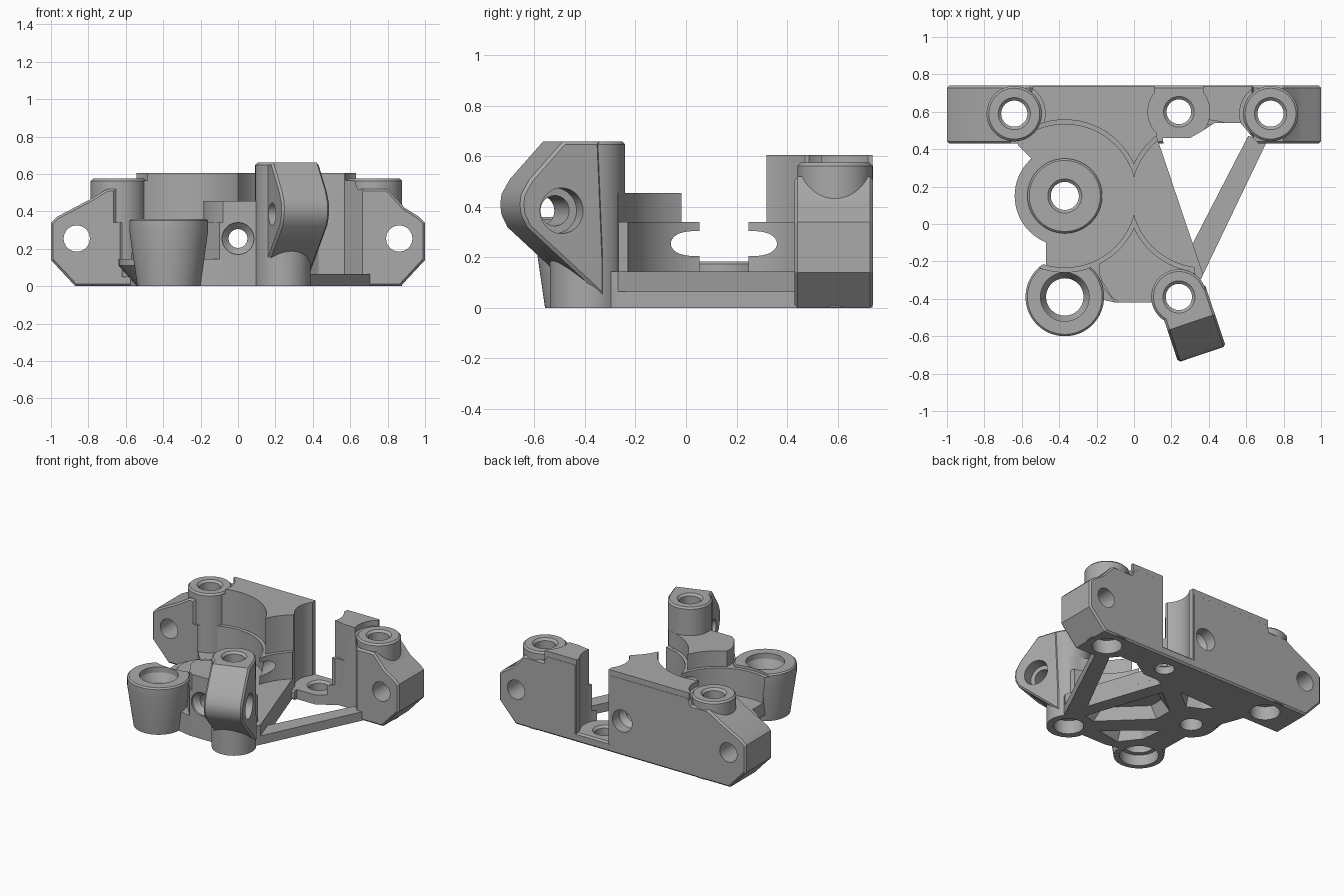
import bpy, bmesh, math
from mathutils import Matrix, Vector

if "Cube" in bpy.data.objects:
    bpy.data.objects.remove(bpy.data.objects["Cube"], do_unlink=True)

SEG = 64
WALL_Y = (0.43, 0.74)
GEARS = [(-0.37, 0.15), (0.37, 0.15)]
LEFT_BOSS, RIGHT_BOSS = (0.73, 0.59), (-0.64, 0.59)
CLAMP, CUP, LUG = (0.24, -0.39), (-0.37, -0.39), (0.24, 0.6)

grey = bpy.data.materials.new("cast grey")
grey.use_nodes = True
colour = (0.4, 0.4, 0.4, 1)
grey.diffuse_color = colour
grey.node_tree.nodes["Principled BSDF"].inputs["Base Color"].default_value = colour


def finish(bm, name, matrix=None):
    if matrix:
        bm.transform(matrix)
    bmesh.ops.recalc_face_normals(bm, faces=bm.faces)
    mesh = bpy.data.meshes.new(name)
    bm.to_mesh(mesh)
    bm.free()
    mesh.materials.append(grey)
    ob = bpy.data.objects.new(name, mesh)
    bpy.context.scene.collection.objects.link(ob)
    return ob


def prism(name, outline, low, high, matrix=None, taper=1.0, bevel=0):
    """Extrude an outline along its local z, optionally tapered or chamfered."""
    bm = bmesh.new()
    mid = sum((Vector(p) for p in outline), Vector((0, 0))) / len(outline)
    a = [bm.verts.new((x, y, low)) for x, y in outline]
    b = [bm.verts.new((*(mid + (Vector(p) - mid) * taper), high)) for p in outline]
    n = len(a)
    bm.faces.new(a[::-1])
    bm.faces.new(b)
    for i in range(n):
        j = (i + 1) % n
        bm.faces.new((a[i], a[j], b[j], b[i]))
    if bevel:
        bmesh.ops.recalc_face_normals(bm, faces=bm.faces)
        rims = [e for e in bm.edges if abs(e.verts[0].co.z - e.verts[1].co.z) < 1e-5]
        bmesh.ops.bevel(bm, geom=rims, offset=bevel, segments=1, affect='EDGES')
    return finish(bm, name, matrix)


def lathe(name, profile, centre=(0, 0), matrix=None):
    """Spin (radius, height) points into a closed solid."""
    bm = bmesh.new()
    rings = []
    for r, z in profile:
        rings.append([bm.verts.new((r * math.cos(t), r * math.sin(t), z))
                      for t in (math.tau * i / SEG for i in range(SEG))])
    bm.faces.new(rings[0][::-1])
    bm.faces.new(rings[-1])
    for lo, hi in zip(rings, rings[1:]):
        for i in range(SEG):
            j = (i + 1) % SEG
            bm.faces.new((lo[i], lo[j], hi[j], hi[i]))
    return finish(bm, name, matrix or Matrix.Translation((*centre, 0)))


def combine(body, part, operation):
    mod = body.modifiers.new(operation.lower(), 'BOOLEAN')
    mod.operation = operation
    mod.solver = 'EXACT'
    mod.object = part
    bpy.context.view_layer.objects.active = body
    bpy.ops.object.modifier_apply(modifier=mod.name)
    bpy.data.objects.remove(part, do_unlink=True)


def add(part):
    combine(body, part, 'UNION')


def cut(part):
    combine(body, part, 'DIFFERENCE')


def drill(centre, r, top, under=None, depth=0.1):
    """Vertical hole with a chamfered mouth and an optional recess underneath."""
    under = under or r
    cut(lathe("drill", [(under, -0.05), (under, depth), (r, depth + 0.002), (r, top - 0.015),
                        (r + 0.016, top), (r + 0.016, top + 0.06)], centre))


# Mounting wall, an outline in x and z pushed through in y
upright = Matrix.Rotation(math.pi / 2, 4, 'X')
wall = [(-0.87, 0), (0.87, 0), (1, 0.14), (1, 0.34), (0.97, 0.37), (0.89, 0.42), (0.8, 0.52),
        (0.64, 0.52), (0.62, 0.575), (0.37, 0.575), (0.37, 0.07), (0.11, 0.07), (0.11, 0.575),
        (-0.54, 0.575), (-0.56, 0.52), (-0.7, 0.52), (-0.78, 0.47), (-0.97, 0.37),
        (-1, 0.34), (-1, 0.14)]
body = prism("gear_housing_bracket", wall, -WALL_Y[1], -WALL_Y[0], upright, bevel=0.012)

# Floor plate and the round base under the hub
add(prism("floor_plate", [(-0.6, 0.5), (-0.55, 0.36), (-0.45, 0.1), (-0.44, -0.25), (-0.37, -0.36),
                          (-0.1, -0.42), (0.1, -0.42), (0.3, -0.4), (0.37, -0.27), (0.12, 0.47),
                          (0.1, 0.6)], 0, 0.145))
add(lathe("hub_base", [(0.17, 0), (0.268, 0.11), (0.268, 0.145)], GEARS[0]))

# Raised blocks that surround the gear pockets
add(prism("rear_block", [(-0.54, 0.739), (-0.62, 0.42), (-0.55, 0.35), (-0.2, 0.2), (0.2, 0.235),
                         (0.12, 0.47), (0.11, 0.739)], 0.05, 0.605))
add(prism("left_post", [(0.37, 0.739), (0.37, 0.5), (0.63, 0.5), (0.63, 0.739)], 0.05, 0.605))
add(prism("front_ledge", [(-0.47, -0.1), (0, 0.1), (0.31, -0.12), (0.33, -0.3), (0.1, -0.42),
                          (-0.1, -0.42), (-0.2, -0.3), (-0.37, -0.35), (-0.47, -0.25)], 0.05, 0.34))
add(prism("front_block", [(-0.185, -0.27), (-0.17, -0.31), (-0.12, -0.39), (-0.08, -0.42),
                          (0.15, -0.42), (0.24, -0.39), (0.33, -0.27), (0.2, -0.2), (0, 0.1),
                          (-0.185, -0.1)], 0.05, 0.455))
add(lathe("cup", [(0.168, 0), (0.21, 0.29), (0.21, 0.35), (0.2, 0.36)], CUP))

# Gear pockets with a step part way up
for gear in GEARS:
    cut(lathe("gear_pocket", [(0.383, 0.145), (0.383, 0.34), (0.407, 0.341), (0.407, 0.9)], gear))

# Slot in the wall, clearance round the bosses, and the open corner
cut(lathe("slot", [(0.165, 0.07), (0.165, 0.9)], LUG))
for boss in (LEFT_BOSS, RIGHT_BOSS):
    cut(lathe("boss_clearance", [(0.165, 0.565), (0.165, 0.9)], boss))
cut(prism("open_corner", [(0.16, 0.38), (0.155, 0.46), (0.3, 0.46), (0.37, 0.5), (0.43, 0.54),
                          (0.57, 0.54), (0.62, 0.48), (0.67, 0.425), (0.67, 0.38)], -0.1, 0.9))

# Screw bosses, hub and thin brace
for boss in (LEFT_BOSS, RIGHT_BOSS):
    add(lathe("screw_boss", [(0.148, 0.002), (0.148, 0.563), (0.136, 0.575)], boss))
add(lathe("hub", [(0.2, 0.1), (0.2, 0.175), (0.19, 0.185)], GEARS[0]))
add(prism("brace", [(0.28, -0.17), (0.3, -0.36), (0.36, -0.29), (0.715, 0.45), (0.61, 0.47)],
          0, 0.065))

# Angled clamp: post plus slab, set along the floor's slanted edge
add(lathe("clamp_post", [(0.148, 0), (0.148, 0.648), (0.136, 0.66)], CLAMP))
along, across = Vector((0.32, -0.947, 0)), Vector((0.947, 0.32, 0))
frame = Matrix((along, Vector((0, 0, 1)), across)).transposed().to_4x4()
frame.translation = Vector((*CLAMP, 0))
add(prism("clamp_slab", [(0, 0.66), (0.15, 0.66), (0.29, 0.51), (0.325, 0.45), (0.33, 0.41),
                         (0.325, 0.37), (0.3, 0.32), (-0.02, 0.04), (-0.02, 0.2)],
          -0.115, 0.153, frame, bevel=0.012))

# Cross hole through the clamp
cross = frame @ Matrix.Translation((0.16, 0.385, 0))
cut(lathe("cross_hole", [(0.06, -0.3), (0.06, 0.07), (0.09, 0.071), (0.09, 0.4)], matrix=cross))

# Vertical holes
for boss in (LEFT_BOSS, RIGHT_BOSS):
    drill(boss, 0.07, 0.575, 0.1)
drill(CLAMP, 0.07, 0.66, 0.1)
drill(GEARS[0], 0.075, 0.185)
drill(LUG, 0.066, 0.07, depth=0.02)
cut(lathe("cup_bore", [(0.13, -0.05), (0.13, 0.08), (0.1, 0.081), (0.1, 0.26),
                       (0.13, 0.32), (0.13, 0.5)], CUP))

# Horizontal holes through the wall ends, and the feed path through the middle
for side in (-1, 1):
    spot = Matrix.Translation((side * 0.862, 0, 0.255)) @ upright
    cut(lathe("wall_hole", [(0.07, -0.9), (0.07, -0.3)], matrix=spot))
cut(lathe("feed_path", [(0.08, -0.85), (0.08, -0.66), (0.05, -0.62), (0.05, 0.37),
                        (0.085, 0.405), (0.085, 0.6)],
          matrix=Matrix.Translation((0, 0, 0.255)) @ upright))

# Tapered pockets underneath, leaving ribs between the holes
for pocket in ([(0.05, 0.36), (0.25, -0.22), (0.16, -0.24), (-0.15, 0.06), (-0.15, 0.2)],
               [(-0.35, 0.42), (-0.04, 0.43), (-0.19, 0.31), (-0.3, 0.36)],
               [(-0.27, -0.03), (0.05, -0.31), (-0.14, -0.34), (-0.25, -0.2)]):
    cut(prism("underside_pocket", pocket, -0.01, 0.09, taper=0.75))

# Smooth the round walls, keep the edges crisp
bpy.ops.object.select_all(action='DESELECT')
body.select_set(True)
bpy.context.view_layer.objects.active = body
bpy.ops.object.shade_smooth_by_angle(angle=math.radians(25))
